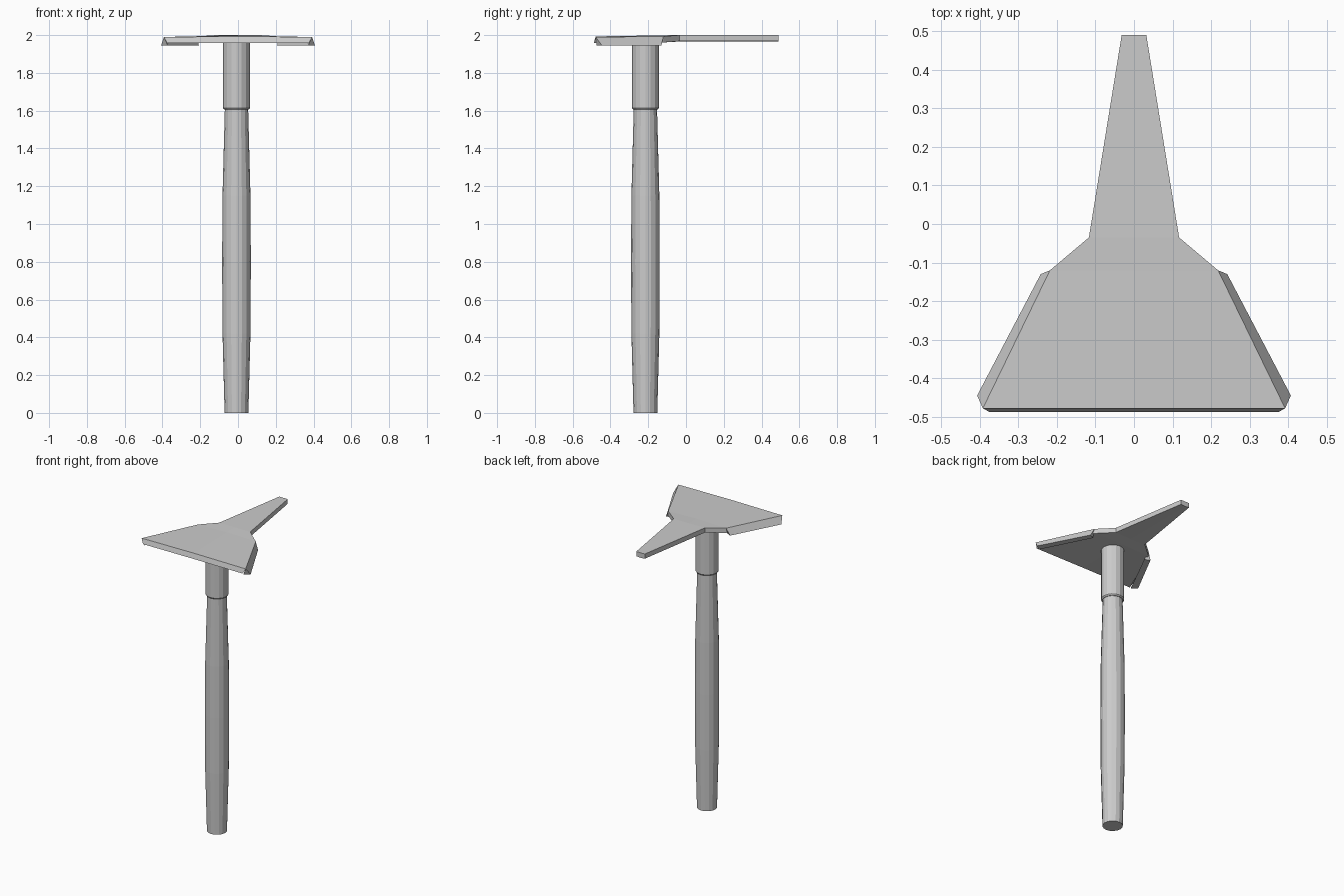
import bpy, bmesh, math

if "Cube" in bpy.data.objects:
    bpy.data.objects.remove(bpy.data.objects["Cube"])

CX, CY = -0.008, -0.215   # handle axis


def make(name, verts, faces):
    me = bpy.data.meshes.new(name)
    bm = bmesh.new()
    vs = [bm.verts.new(v) for v in verts]
    for f in faces:
        bm.faces.new([vs[i] for i in f])
    bmesh.ops.recalc_face_normals(bm, faces=bm.faces)
    bm.to_mesh(me)
    bm.free()
    ob = bpy.data.objects.new(name, me)
    bpy.context.collection.objects.link(ob)
    return ob


def lathe(name, profile, n=16):
    verts = [(CX + r * math.cos(2 * math.pi * i / n),
              CY + r * math.sin(2 * math.pi * i / n), z)
             for r, z in profile for i in range(n)]
    faces = [(k * n + i, k * n + (i + 1) % n, (k + 1) * n + (i + 1) % n, (k + 1) * n + i)
             for k in range(len(profile) - 1) for i in range(n)]
    faces += [tuple(range(n)), tuple(range((len(profile) - 1) * n, len(profile) * n))]
    return make(name, verts, faces)


# Tapered grip and the collar above it
lathe("handle", [(0.063, 0), (0.074, 0.42), (0.076, 0.8), (0.074, 1.15), (0.062, 1.6), (0.062, 1.65)])
lathe("collar", [(0.066, 1.607), (0.072, 1.615), (0.072, 1.975)])

# Head plate lofted through rows:
# half width, y, centre z, edge z, lower half width, lower y
rows = [(0.392, -0.478, 1.993, 1.99, 0.375, -0.488),
        (0.218, -0.120, 1.999, 1.993, 0.218, -0.120),
        (0.117, -0.035, 2.0, 2.0, 0.117, -0.035),
        (0.032, 0.490, 2.0, 2.0, 0.032, 0.490)]
verts, faces = [], []
for w, y, zc, ze, lw, ly in rows:
    verts += [(-w, y, ze), (0, y, zc), (w, y, ze),
              (lw, ly, ze - 0.032), (0, ly, zc - 0.034), (-lw, ly, ze - 0.032)]
for k in range(len(rows) - 1):
    a, b = k * 6, k * 6 + 6
    faces += [(a + i, a + (i + 1) % 6, b + (i + 1) % 6, b + i) for i in range(6)]
last = 6 * (len(rows) - 1)
for s in (0, last):
    faces += [(s, s + 1, s + 4, s + 5), (s + 1, s + 2, s + 3, s + 4)]
make("head_plate", verts, faces)

# Down-turned lips along both slanted edges
lip = make("side_lips",
           [(0.392, -0.478, 1.99), (0.407, -0.445, 1.945), (0.372, -0.474, 1.945),
            (0.218, -0.120, 1.993), (0.242, -0.130, 1.945), (0.207, -0.148, 1.945)],
           [(0, 1, 2), (3, 5, 4), (0, 3, 4, 1), (1, 4, 5, 2), (2, 5, 3, 0)])
lip.modifiers.new("mirror", 'MIRROR').use_axis[0] = True
